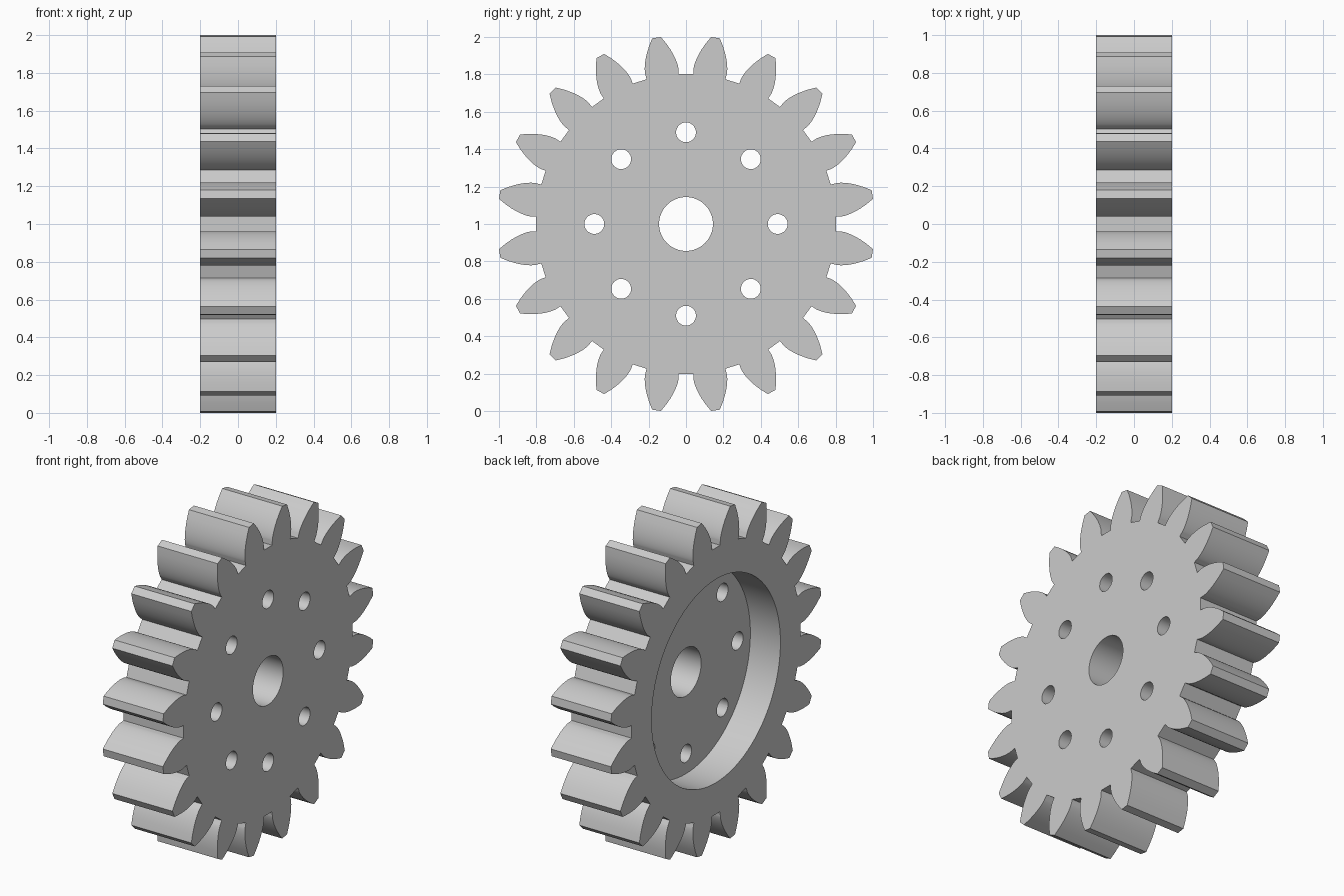
import bpy
import bmesh
from math import sin, cos, tan, acos, pi, radians
from mathutils import Matrix, Vector

cube = bpy.data.objects.get("Cube")
if cube:
    bpy.data.objects.remove(cube, do_unlink=True)

TEETH = 20
WIDTH = 0.4
PITCH = 0.917
MODULE = 2 * PITCH / TEETH
TIP = PITCH + MODULE
ROOT = PITCH - 1.25 * MODULE
PRESSURE = radians(25)
BASE = PITCH * cos(PRESSURE)
CENTRE = Vector((0, 0, 1))

grey = bpy.data.materials.new("grey metal")
grey.use_nodes = True
colour = (0.6, 0.6, 0.6, 1)
grey.diffuse_color = colour
grey.node_tree.nodes["Principled BSDF"].inputs["Base Color"].default_value = colour


def involute(a):
    return tan(a) - a


def flank(steps=10):
    """Half-tooth outline as (radius, half angle), from root to tip."""
    base_half = pi / (2 * TEETH) + involute(PRESSURE)
    points = [(ROOT, base_half)]
    for i in range(steps + 1):
        # finer steps near the base circle
        a = acos(BASE / TIP) * i / steps
        points.append((BASE / cos(a), base_half - involute(a)))
    return points


def add_object(name, bm):
    mesh = bpy.data.meshes.new(name)
    bmesh.ops.recalc_face_normals(bm, faces=bm.faces)
    bm.to_mesh(mesh)
    bm.free()
    mesh.materials.append(grey)
    obj = bpy.data.objects.new(name, mesh)
    bpy.context.collection.objects.link(obj)
    return obj


def cut_cylinder(target, radius, y, z, x0, x1, sides):
    """Cut a round hole along x between x0 and x1."""
    bm = bmesh.new()
    place = Matrix.Translation(CENTRE + Vector(((x0 + x1) / 2, y, z)))
    bmesh.ops.create_cone(bm, cap_ends=True, segments=sides, radius1=radius,
                          radius2=radius, depth=x1 - x0,
                          matrix=place @ Matrix.Rotation(pi / 2, 4, "Y"))
    cutter = add_object("hole_cutter", bm)
    cutter.hide_render = True
    mod = target.modifiers.new("hole", "BOOLEAN")
    mod.operation = "DIFFERENCE"
    mod.solver = "EXACT"
    mod.object = cutter
    bpy.ops.object.modifier_apply(modifier=mod.name)
    bpy.data.objects.remove(cutter, do_unlink=True)


# Toothed blank: involute profile extruded along the axle
bm = bmesh.new()
side = flank()
outline = []
for k in range(TEETH):
    mid = (k + 0.5) * 2 * pi / TEETH
    outline += [(r, mid - h) for r, h in side]
    outline += [(r, mid + h) for r, h in reversed(side)]
verts = [bm.verts.new(CENTRE + Vector((-WIDTH / 2, r * sin(a), r * cos(a))))
         for r, a in outline]
face = bm.faces.new(verts)
new = bmesh.ops.extrude_face_region(bm, geom=[face], use_keep_orig=True)["geom"]
bmesh.ops.translate(bm, vec=(WIDTH, 0, 0),
                    verts=[v for v in new if isinstance(v, bmesh.types.BMVert)])
gear = add_object("gear_wheel", bm)

bpy.ops.object.select_all(action="DESELECT")
gear.select_set(True)
bpy.context.view_layer.objects.active = gear

# Recess on one side, axle bore, and ring of eight bolt holes
cut_cylinder(gear, 0.612, 0, 0, -WIDTH, 0, 96)
cut_cylinder(gear, 0.144, 0, 0, -WIDTH, WIDTH, 48)
for k in range(8):
    a = k * pi / 4
    cut_cylinder(gear, 0.053, 0.49 * sin(a), 0.49 * cos(a), -WIDTH, WIDTH, 32)

bpy.ops.object.shade_smooth_by_angle(angle=radians(25))
